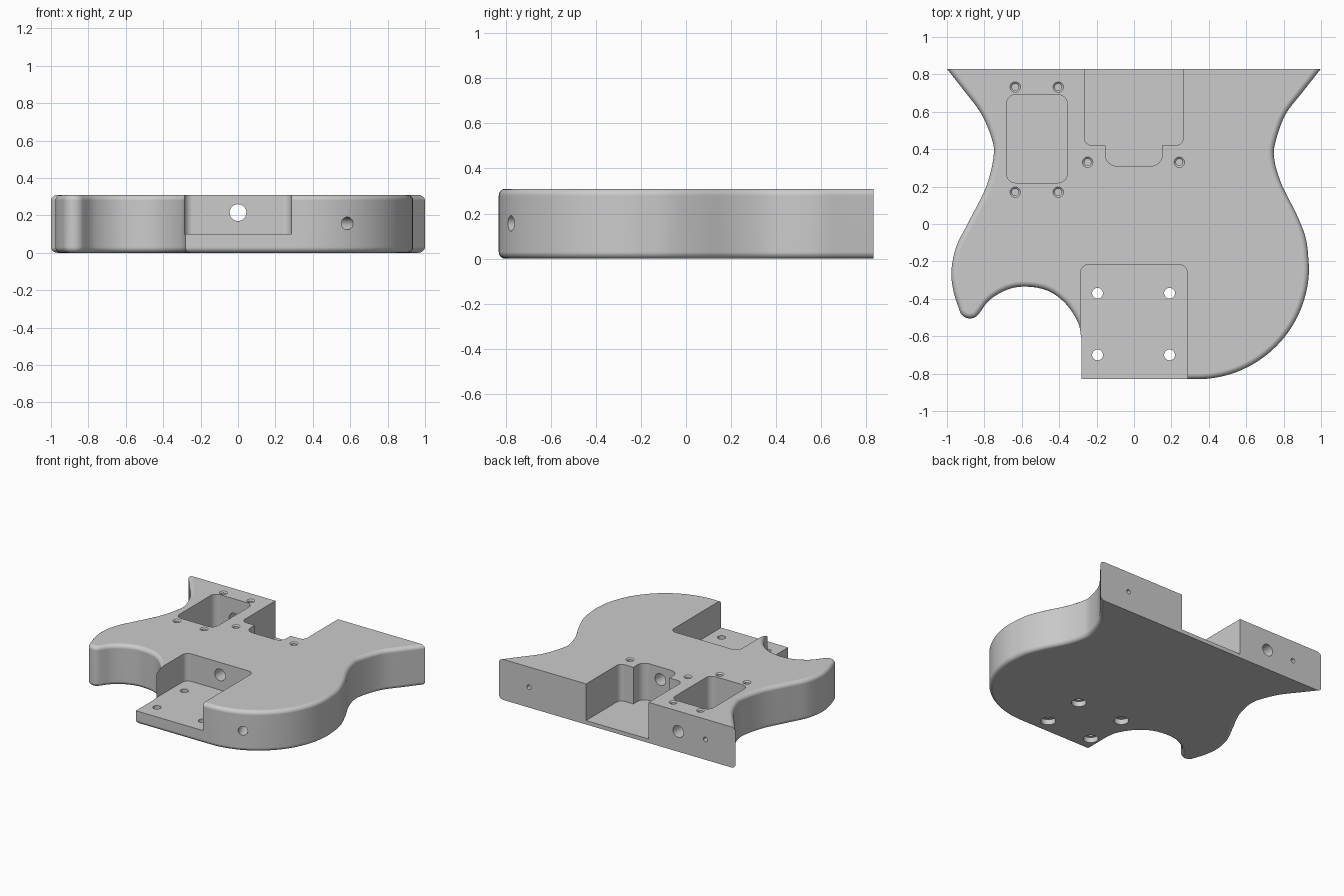
import bpy, bmesh, math
from mathutils import Vector

if "Cube" in bpy.data.objects:
    bpy.data.objects.remove(bpy.data.objects["Cube"])

H = 0.31
FILLET = 0.03
REAR = 0.83

grey = bpy.data.materials.new("plain grey")
grey.use_nodes = True
colour = (0.6, 0.6, 0.6, 1)
grey.diffuse_color = colour
grey.node_tree.nodes["Principled BSDF"].inputs["Base Color"].default_value = colour


def make_object(name, bm):
    bmesh.ops.recalc_face_normals(bm, faces=bm.faces)
    mesh = bpy.data.meshes.new(name)
    bm.to_mesh(mesh)
    bm.free()
    mesh.materials.append(grey)
    obj = bpy.data.objects.new(name, mesh)
    bpy.context.scene.collection.objects.link(obj)
    return obj


def loft(rings):
    """Closed solid through stacked rings of (points, height)."""
    bm = bmesh.new()
    loops = [[bm.verts.new((x, y, z)) for x, y in points] for points, z in rings]
    bm.faces.new(loops[0][::-1])
    bm.faces.new(loops[-1])
    for low, high in zip(loops, loops[1:]):
        for i in range(len(low)):
            bm.faces.new((low[i - 1], low[i], high[i], high[i - 1]))
    return bm


def inset(points, d):
    """Move a counterclockwise outline inward by d, with mitred corners."""
    out = []
    for i, p in enumerate(points):
        before = (p - points[i - 1]).normalized()
        after = (points[(i + 1) % len(points)] - p).normalized()
        n0, n1 = Vector((-before.y, before.x)), Vector((-after.y, after.x))
        out.append(p + (n0 + n1) * d / (1 + n0.dot(n1)))
    return out


def arc(cx, cy, r, start, end, count):
    angles = [math.radians(start + (end - start) * i / count) for i in range(count + 1)]
    return [Vector((cx + r * math.cos(a), cy + r * math.sin(a))) for a in angles]


def spline(points, steps=6):
    """Smooth curve through the points."""
    p = [Vector(q) for q in points]
    p = [2 * p[0] - p[1]] + p + [2 * p[-1] - p[-2]]
    out = []
    for a, b, c, d in zip(p, p[1:], p[2:], p[3:]):
        for i in range(steps):
            t = i / steps
            out.append(b + (c - a) * t / 2 + (a - 2.5 * b + 2 * c - d / 2) * t * t
                       + (1.5 * (b - c) + (d - a) / 2) * t ** 3)
    return out + [p[-2]]


# Body outline: waist, round horn tip, cutaway, round bout, second waist
horn_tip = arc(-0.877, -0.447, 0.058, 200, 320, 12)
waist = spline([
    (-0.91, 0.715), (-0.82, 0.595), (-0.765, 0.47), (-0.75, 0.37),
    (-0.79, 0.20), (-0.885, 0.01), (-0.95, -0.12), (-0.976, -0.25), (-0.965, -0.36),
    horn_tip[0]])
cutaway = spline([
    horn_tip[-1], (-0.77, -0.405), (-0.675, -0.35), (-0.575, -0.335),
    (-0.46, -0.357), (-0.366, -0.425), (-0.30, -0.525), (-0.282, -0.61)])
bout = arc(0.336, -0.23, 0.6, 270, 360, 30)
far_waist = spline([
    bout[-1], (0.92, -0.083), (0.87, 0.05), (0.79, 0.21),
    (0.75, 0.345), (0.757, 0.44), (0.81, 0.585), (0.905, 0.71)])
outline = ([Vector((-1.09, 0.945))] + waist + horn_tip[1:-1] + cutaway
           + [Vector((-0.282, -0.83))] + bout + far_waist[1:] + [Vector((1.09, 0.945))])

# Rounded top and bottom rims
quarter = [math.radians(15 * i) for i in range(7)]
steps = [(FILLET * (1 - math.sin(a)), FILLET * (1 - math.cos(a))) for a in quarter]
bottom = [(inset(outline, d), z) for d, z in steps]
top = [(points, H - z) for points, z in reversed(bottom)]
body = make_object("body", loft(bottom + top))


def cut(bm):
    cutter = make_object("cutter", bm)
    cutter.hide_render = True
    mod = body.modifiers.new("cut", 'BOOLEAN')
    mod.operation = 'DIFFERENCE'
    mod.object = cutter
    # Use the first solver that leaves a solid
    for solver in ('EXACT', 'MANIFOLD'):
        mod.solver = solver
        bpy.context.view_layer.update()
        solid = body.evaluated_get(bpy.context.evaluated_depsgraph_get())
        if len(solid.data.polygons) > 100:
            break
    bpy.context.view_layer.objects.active = body
    bpy.ops.object.modifier_apply(modifier=mod.name)
    bpy.data.objects.remove(cutter)


def pocket(x0, x1, y0, y1, z0, r):
    """Round-cornered pocket open at the top."""
    corners = [(x1 - r, y1 - r), (x0 + r, y1 - r), (x0 + r, y0 + r), (x1 - r, y0 + r)]
    points = []
    for k, (cx, cy) in enumerate(corners):
        points += arc(cx, cy, r, 90 * k, 90 * k + 90, 6)
    cut(loft([(points, z0), (points, H + 0.1)]))


def drill(start, end, r0, r1):
    a, b = Vector(start), Vector(end)
    bm = bmesh.new()
    bmesh.ops.create_cone(bm, cap_ends=True, segments=24, radius1=r0, radius2=r1,
                          depth=(b - a).length)
    turn = (b - a).to_track_quat('Z', 'Y').to_matrix()
    bmesh.ops.rotate(bm, verts=bm.verts, cent=(0, 0, 0), matrix=turn)
    bmesh.ops.translate(bm, verts=bm.verts, vec=(a + b) / 2)
    cut(bm)


# Straight rear face
bm = bmesh.new()
bmesh.ops.create_cube(bm, size=1)
bmesh.ops.scale(bm, verts=bm.verts, vec=(4, 1, 2))
bmesh.ops.translate(bm, verts=bm.verts, vec=(0, REAR + 0.5, 0))
cut(bm)

# Neck pocket, rear notch with its step, control cavity
pocket(-0.287, 0.285, -1.0, -0.217, 0.10, 0.045)
pocket(-0.265, 0.263, 0.42, 1.0, 0.03, 0.04)
pocket(-0.153, 0.151, 0.31, 0.55, 0.03, 0.06)
pocket(-0.682, -0.357, 0.22, 0.692, 0.03, 0.05)

# Wire channel and rear face holes
drill((0, -0.3, 0.215), (0, 0.4, 0.215), 0.045, 0.045)
drill((-0.515, 0.6, 0.155), (-0.515, 0.9, 0.155), 0.045, 0.045)
for x in (-0.745, 0.745):
    drill((x, 0.68, 0.155), (x, 0.9, 0.155), 0.017, 0.017)

# Angled side hole in the bout
drill((0.635, -0.886, 0.157), (0.485, -0.556, 0.157), 0.034, 0.034)

# Neck bolt holes, recessed underneath
for x in (-0.195, 0.19):
    for y in (-0.70, -0.37):
        drill((x, y, -0.1), (x, y, 0.2), 0.029, 0.029)
        drill((x, y, -0.12), (x, y, 0.04), 0.052, 0.052)

# Countersunk screw holes on the top
for x, y in [(-0.635, 0.732), (-0.405, 0.732), (-0.635, 0.17), (-0.405, 0.17),
             (-0.248, 0.33), (0.242, 0.33)]:
    drill((x, y, H + 0.05), (x, y, 0.18), 0.018, 0.018)
    drill((x, y, H + 0.01), (x, y, H - 0.01), 0.04, 0.016)

# Smooth curved walls, crisp cut edges
bpy.ops.object.select_all(action='DESELECT')
body.select_set(True)
bpy.context.view_layer.objects.active = body
bpy.ops.object.shade_smooth_by_angle(angle=math.radians(30))
weighted = body.modifiers.new("even shading", 'WEIGHTED_NORMAL')
weighted.keep_sharp = True
